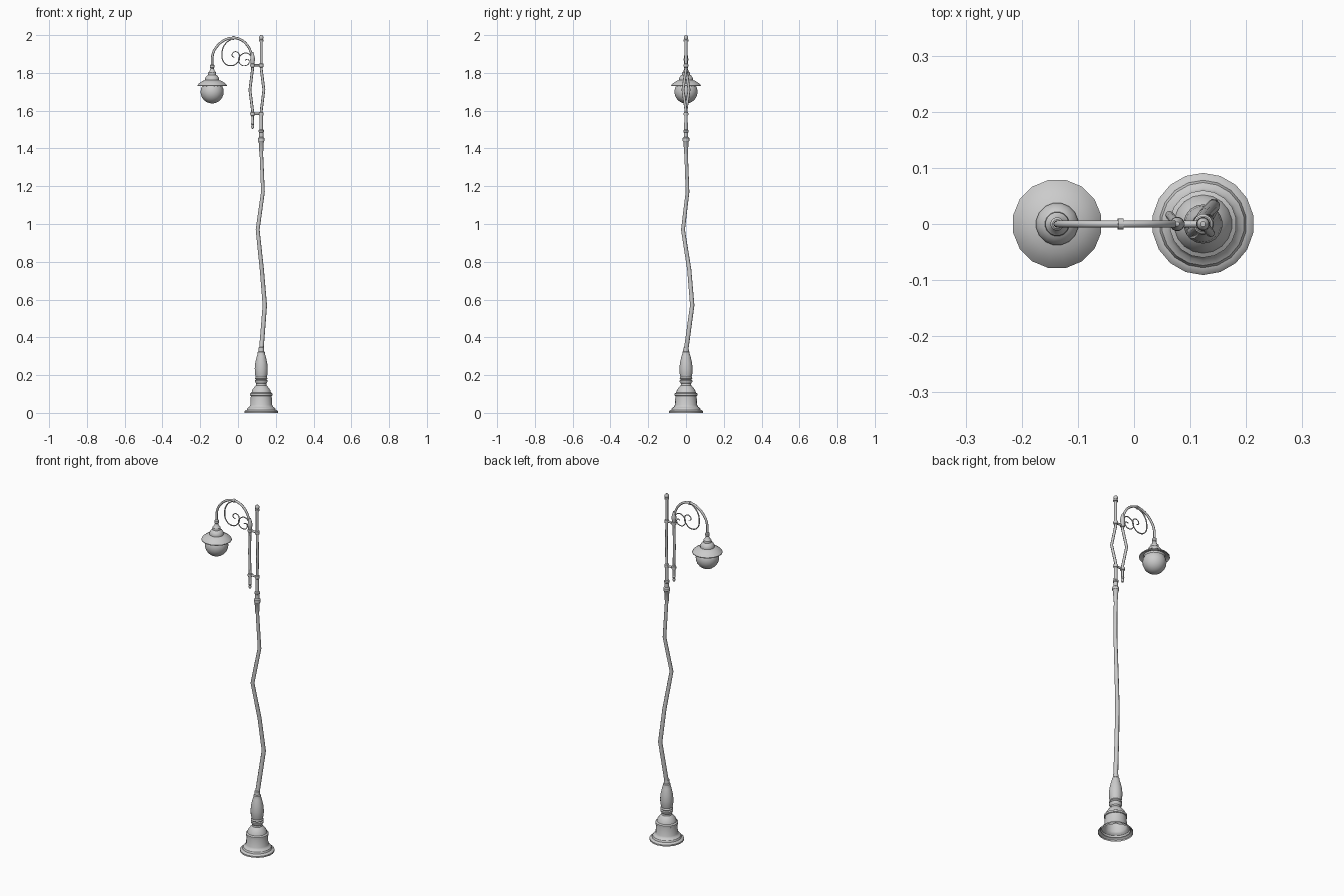
import bpy, bmesh, math
from mathutils import Vector

PX, RX, LX = 0.123, 0.077, -0.137   # x of post, bracket rod, lantern


def finish(ob, angle=35):
    bpy.ops.object.select_all(action='DESELECT')
    ob.select_set(True)
    bpy.context.view_layer.objects.active = ob
    if ob.type == 'CURVE':
        bpy.ops.object.convert(target='MESH')
        ob = bpy.context.view_layer.objects.active
    bpy.ops.object.shade_smooth_by_angle(angle=math.radians(angle))
    return ob


def lathe(name, x, profile, sides=16):
    """Turn (radius, z) pairs around a vertical axis at x."""
    bm = bmesh.new()
    rings = []
    for r, z in profile:
        if r == 0:
            rings.append([bm.verts.new((x, 0, z))] * sides)
        else:
            rings.append([bm.verts.new((x + r * math.cos(2 * math.pi * (i + .5) / sides),
                                        r * math.sin(2 * math.pi * (i + .5) / sides), z))
                          for i in range(sides)])
    for a, b in zip(rings, rings[1:]):
        for i in range(sides):
            j = (i + 1) % sides
            bm.faces.new(list(dict.fromkeys((a[i], a[j], b[j], b[i]))))
    bmesh.ops.recalc_face_normals(bm, faces=bm.faces)
    me = bpy.data.meshes.new(name)
    bm.to_mesh(me)
    bm.free()
    ob = bpy.data.objects.new(name, me)
    bpy.context.collection.objects.link(ob)
    return finish(ob)


def tube(name, pts, r0, r1=None, smooth=False, res=2):
    """Round bar along points, tapering from r0 to r1."""
    cu = bpy.data.curves.new(name, 'CURVE')
    cu.dimensions = '3D'
    cu.bevel_depth = r0
    cu.bevel_resolution = res
    cu.resolution_u = 5
    cu.use_fill_caps = True
    sp = cu.splines.new('BEZIER' if smooth else 'POLY')
    n = len(pts)
    (sp.bezier_points if smooth else sp.points).add(n - 1)
    for i, p in enumerate(pts):
        q = sp.bezier_points[i] if smooth else sp.points[i]
        q.co = p if smooth else (*p, 1)
        if smooth:
            q.handle_left_type = q.handle_right_type = 'AUTO'
        q.radius = 1 + ((r1 or r0) / r0 - 1) * i / (n - 1)
    ob = bpy.data.objects.new(name, cu)
    bpy.context.collection.objects.link(ob)
    return finish(ob, 50)


# Turned pedestal, open underneath
lathe("base", PX, [(.091, 0), (.091, .008), (.085, .014), (.078, .016), (.074, .026),
                   (.064, .032), (.059, .042), (.056, .09), (.06, .092), (.06, .103),
                   (.052, .108), (.048, .122), (.036, .138), (.028, .146), (.027, .155),
                   (.034, .165), (.034, .172), (.028, .176), (.034, .182), (.03, .19),
                   (.034, .21), (.035, .235), (.032, .265), (.024, .30), (.019, .315),
                   (.019, .322), (.015, .326), (.014, .345), (.010, .349), (0, .349)], 18)

# Crooked pole
tube("pole", [(PX, 0, .33), (.142, .033, .57), (.126, .017, .76), (.104, -.016, .97),
              (.132, .008, 1.17), (PX, 0, 1.39)], .0125, .0095)

# Upper collar of the post
lathe("post_collar", PX, [(0, 1.37), (.010, 1.37), (.014, 1.435), (.018, 1.44), (.018, 1.455),
                          (.012, 1.46), (.012, 1.485), (.015, 1.488), (.015, 1.496),
                          (.010, 1.50), (.009, 1.59), (0, 1.59)], 12)

# Paired bars bowing apart diagonally
for name, x, s in (("post_bow", PX, 1), ("bracket_bow", RX, -1)):
    tube(name, [(x, 0, 1.57), (x, 0, 1.60), (x + s * .014, -s * .016, 1.71),
                (x, 0, 1.82), (x, 0, 1.85)], .0075)

# Post top with finial
lathe("post_finial", PX, [(.008, 1.83), (.008, 1.965), (.013, 1.967), (.013, 1.975), (.009, 1.978),
                          (.012, 1.984), (.011, 1.993), (.005, 2.0), (0, 2.0)], 12)

# Bracket rod ends
lathe("bracket_drop", RX, [(0, 1.503), (.006, 1.506), (.008, 1.515), (.006, 1.524), (.009, 1.53),
                           (.007, 1.535), (.007, 1.60)], 12)
lathe("bracket_spindle", RX, [(.007, 1.83), (.010, 1.852), (.013, 1.868), (.012, 1.882),
                              (.007, 1.902), (.004, 1.91), (0, 1.912)], 12)

# Cross ties and clamp rings
for k, z in enumerate((1.583, 1.84)):
    tube(f"cross_tie_{k}", [(RX, 0, z), (PX, 0, z)], .006)
    for nm, x in (("post", PX), ("bracket", RX)):
        lathe(f"{nm}_clamp_{k}", x, [(.007, z - .011), (.012, z - .008), (.013, z),
                                     (.012, z + .008), (.007, z + .011)], 12)

# Swan-neck arm, with a ring at its crown
tube("arm", [(x, 0, z) for x, z in ((.076, 1.87), (.068, 1.91), (.042, 1.955), (.005, 1.98),
     (-.03, 1.985), (-.072, 1.973), (-.11, 1.942), (-.133, 1.90), (LX, 1.83))], .0065, smooth=True)
tube("arm_ring", [(-.019, 0, 1.984), (-.029, 0, 1.985)], .010)

# Scrollwork
tube("large_scroll", [(x, 0, z) for x, z in ((-.026, 1.984), (-.066, 1.955), (-.085, 1.905),
     (-.072, 1.853), (-.035, 1.838), (-.003, 1.855), (.009, 1.885), (-.004, 1.91),
     (-.025, 1.908), (-.031, 1.89), (-.018, 1.882))], .0035, .0025, True, 1)
tube("small_scroll", [(x, 0, z) for x, z in ((.072, 1.885), (.048, 1.905), (.02, 1.898),
     (.003, 1.872), (.013, 1.846), (.038, 1.838), (.058, 1.852), (.054, 1.871), (.038, 1.868))],
     .003, .0025, True, 1)

# Lantern cap and flared shade with a hollow underside
lathe("lantern_shade", LX, [(0, 1.845), (.008, 1.845), (.012, 1.84), (.012, 1.828), (.009, 1.824),
                            (.014, 1.81), (.021, 1.802), (.022, 1.79), (.028, 1.786),
                            (.034, 1.778), (.038, 1.77), (.038, 1.762), (.052, 1.757),
                            (.070, 1.745), (.080, 1.734), (.080, 1.730), (.070, 1.738),
                            (.056, 1.740), (.054, 1.728)], 16)

# Glass globe
lathe("globe", LX, [(.062 * math.sin(math.pi * k / 12) if 0 < k < 12 else 0,
                     1.70 - .062 * math.cos(math.pi * k / 12)) for k in range(13)], 20)
